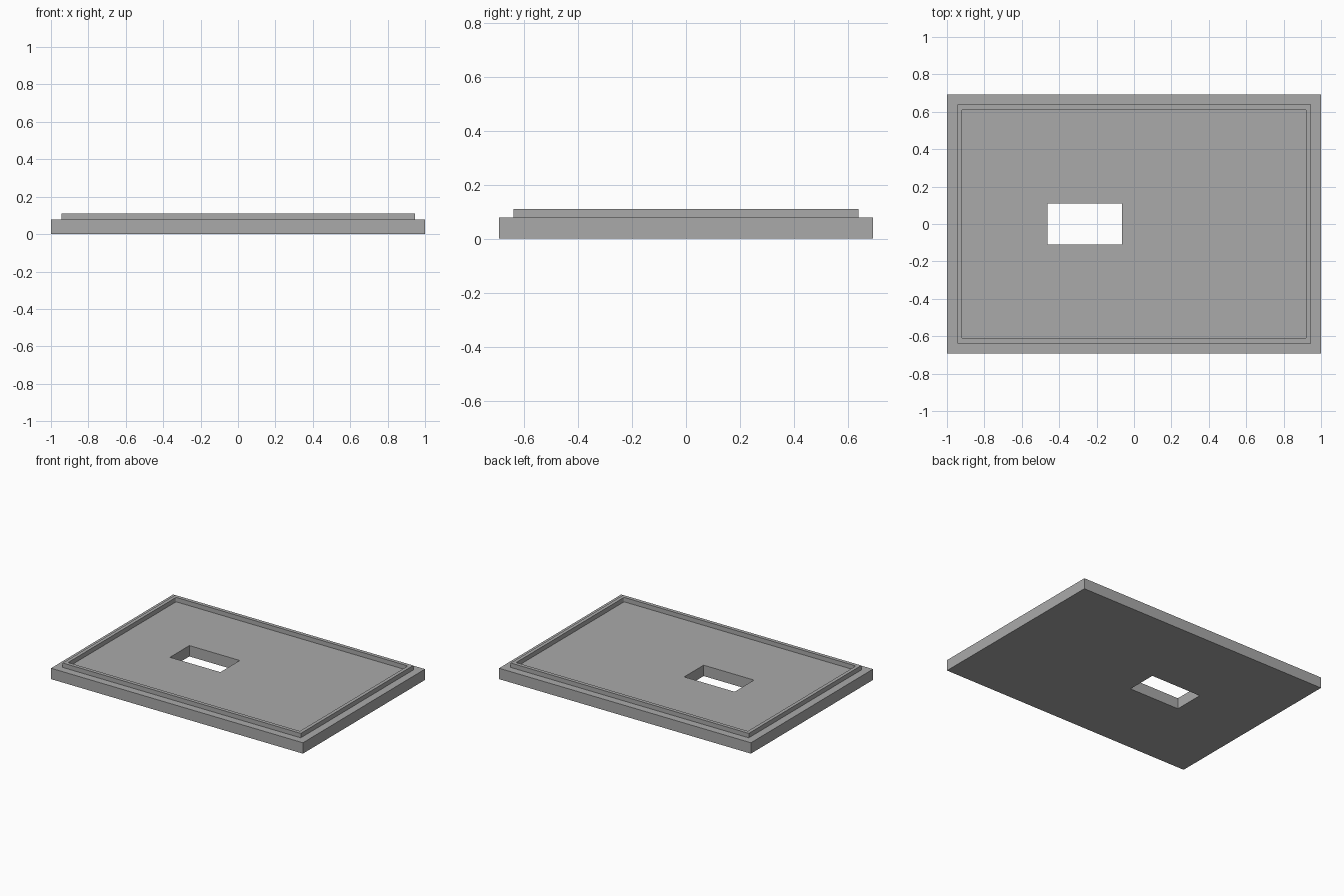
import bpy
import bmesh
from math import cos, sin, pi

cube = bpy.data.objects.get("Cube")
if cube:
    bpy.data.objects.remove(cube, do_unlink=True)

# Single plain grey
grey = bpy.data.materials.new("plain grey")
grey.use_nodes = True
COLOUR = (0.40, 0.40, 0.40, 1)
grey.diffuse_color = COLOUR
grey.node_tree.nodes["Principled BSDF"].inputs["Base Color"].default_value = COLOUR


def rounded_rect(half_x, half_y, radius=0.0, centre_x=0.0, steps=4):
    """Counter-clockwise outline, with the same point count for any radius."""
    points = []
    for quarter, (sx, sy) in enumerate([(1, 1), (-1, 1), (-1, -1), (1, -1)]):
        for i in range(steps + 1 if radius else 1):
            a = (quarter + i / steps) * pi / 2
            points.append((centre_x + sx * (half_x - radius) + radius * cos(a),
                           sy * (half_y - radius) + radius * sin(a)))
    return points


def framed_slab(name, outer, inner, bottom, top):
    """Extrude the area between two outlines into a solid with a hole."""
    bm = bmesh.new()
    edges = []
    for outline in (outer, inner):
        verts = [bm.verts.new((x, y, bottom)) for x, y in outline]
        edges += [bm.edges.new((verts[i - 1], verts[i])) for i in range(len(verts))]
    bmesh.ops.triangle_fill(bm, edges=edges, use_beauty=True)
    result = bmesh.ops.extrude_face_region(bm, geom=bm.faces[:], use_keep_orig=True)
    lifted = [g for g in result["geom"] if isinstance(g, bmesh.types.BMVert)]
    bmesh.ops.translate(bm, verts=lifted, vec=(0, 0, top - bottom))
    bmesh.ops.recalc_face_normals(bm, faces=bm.faces[:])
    mesh = bpy.data.meshes.new(name)
    bm.to_mesh(mesh)
    bm.free()
    mesh.materials.append(grey)
    obj = bpy.data.objects.new(name, mesh)
    bpy.context.collection.objects.link(obj)
    return obj


PLATE_TOP = 0.078

# Base plate with its rectangular opening
framed_slab("base_plate", rounded_rect(1.0, 0.692),
            rounded_rect(0.2, 0.11, centre_x=-0.263), 0, PLATE_TOP)

# Raised locating lip, with slightly rounded inner corners
framed_slab("raised_lip", rounded_rect(0.945, 0.638),
            rounded_rect(0.92, 0.612, radius=0.008), PLATE_TOP, 0.11)
